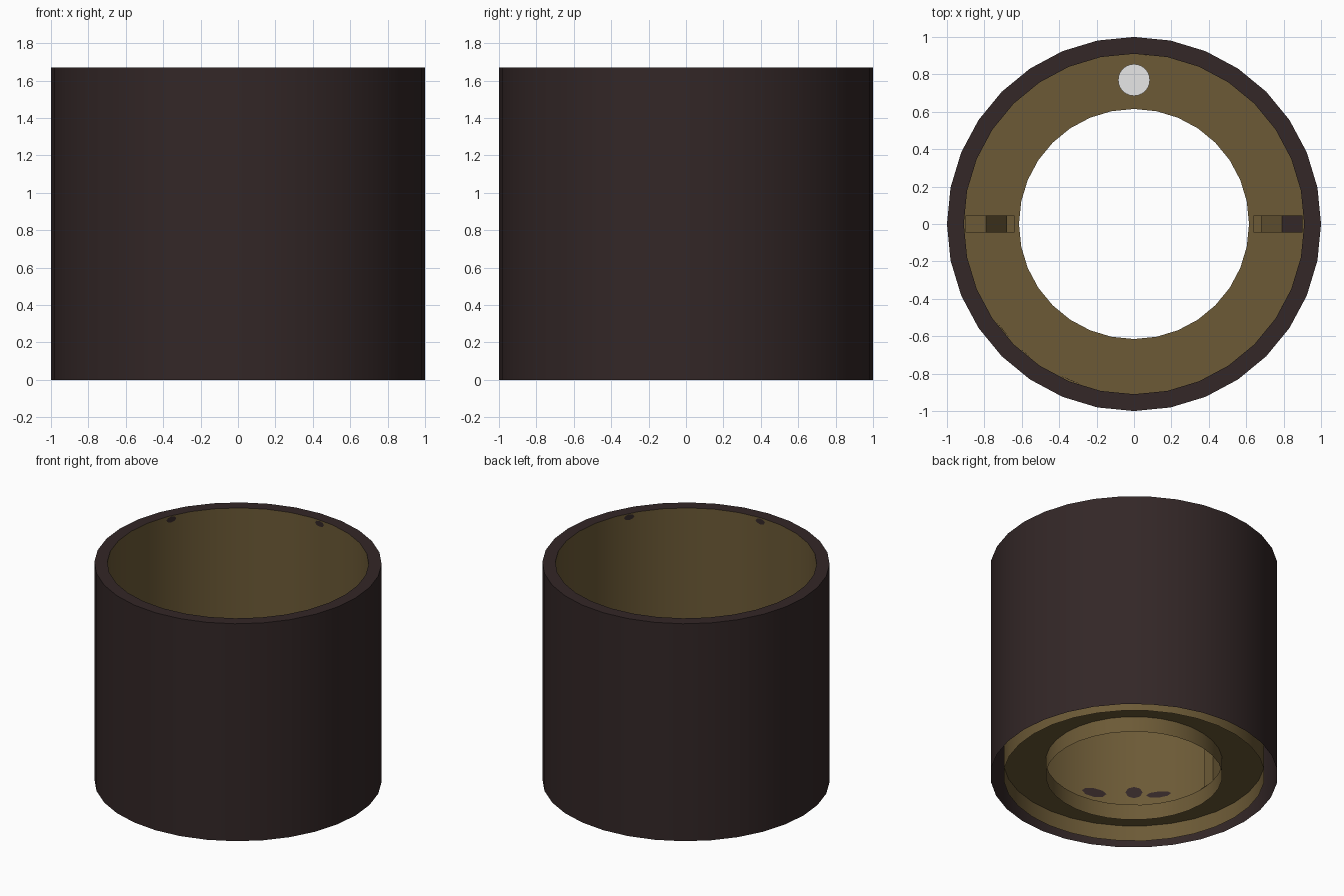
import bpy, bmesh, math

if "Cube" in bpy.data.objects:
    bpy.data.objects.remove(bpy.data.objects["Cube"])

SIDES = 32
HEIGHT = 1.67
R_OUT, R_IN, R_HOLE = 1.0, 0.91, 0.615
FLOOR = 0.12


def material(name, rgb):
    m = bpy.data.materials.new(name)
    m.diffuse_color = (*rgb, 1)
    m.use_nodes = True
    m.node_tree.nodes["Principled BSDF"].inputs["Base Color"].default_value = m.diffuse_color
    return m


BROWN = material("dark brown", (0.033, 0.020, 0.020))
BRASS = material("dull brass", (0.150, 0.102, 0.037))
GREY = material("light grey", (0.8, 0.8, 0.8))


def finish(name, bm, mats, smooth=True):
    mesh = bpy.data.meshes.new(name)
    bm.to_mesh(mesh)
    bm.free()
    ob = bpy.data.objects.new(name, mesh)
    bpy.context.collection.objects.link(ob)
    for m in mats:
        mesh.materials.append(m)
    if smooth:
        bpy.ops.object.select_all(action='DESELECT')
        ob.select_set(True)
        bpy.context.view_layer.objects.active = ob
        bpy.ops.object.shade_smooth_by_angle(angle=math.radians(30))
    return ob


def lathe(name, profile, mats, slots=None, sides=SIDES, centre=(0, 0)):
    """Spin an (r, z) profile; slots gives one material index per segment."""
    bm = bmesh.new()
    rings = []
    for r, z in profile:
        rings.append([bm.verts.new((centre[0] + r * math.cos(2 * math.pi * i / sides),
                                    centre[1] + r * math.sin(2 * math.pi * i / sides), z))
                      for i in range(sides)])
    for s, (a, b) in enumerate(zip(rings, rings[1:])):
        for i in range(sides):
            j = (i + 1) % sides
            f = bm.faces.new((a[i], a[j], b[j], b[i]))
            f.material_index = slots[s] if slots else 0
    return bm, rings


# Outer drum: dark outside and top rim, brass lining, open underneath
bm, _ = lathe("drum", [(R_OUT, 0), (R_OUT, HEIGHT), (R_IN, HEIGHT), (R_IN, 0)],
              None, [0, 0, 1])
finish("drum", bm, [BROWN, BRASS])

# Ring floor with a short collar hanging below its hole
bm, _ = lathe("floor", [(R_IN, FLOOR), (R_HOLE, FLOOR), (R_HOLE, 0)], None)
finish("ring_floor", bm, [BRASS])

# Grey peg standing on the floor
bm, rings = lathe("peg", [(0.085, FLOOR), (0.085, 0.3)], None, sides=24, centre=(0, 0.77))
bm.faces.new(rings[-1])
finish("peg", bm, [GREY])

# Side brackets: low foot, upright body, sloped shoulder, flat top at the wall
BRACKET = [(0.90, FLOOR), (0.64, FLOOR), (0.64, 0.15), (0.68, 0.15),
           (0.68, 0.55), (0.79, 0.72), (0.90, 0.72)]
for side, name in ((-1, "left_bracket"), (1, "right_bracket")):
    bm = bmesh.new()
    front = bm.faces.new([bm.verts.new((side * x, -0.045, z)) for x, z in BRACKET])
    ext = bmesh.ops.extrude_face_region(bm, geom=[front])
    bmesh.ops.translate(bm, vec=(0, 0.09, 0),
                        verts=[v for v in ext["geom"] if isinstance(v, bmesh.types.BMVert)])
    bmesh.ops.recalc_face_normals(bm, faces=bm.faces)
    # the right bracket has a dark top
    for f in bm.faces:
        if side > 0 and f.normal.z > 0.95 and f.calc_center_median().z > 0.7:
            f.material_index = 1
    finish(name, bm, [BRASS, BROWN], smooth=False)

# Small dark marks on the lining: (angle, height, half width, half height)
MARKS = [(248, 0.36, 0.09, 0.035), (230, 0.385, 0.06, 0.045), (219, 0.36, 0.09, 0.025),
         (156, 1.645, 0.04, 0.022), (86, 1.645, 0.04, 0.022),
         (331, 1.645, 0.04, 0.022), (270, 1.645, 0.04, 0.022)]
bm = bmesh.new()
for ang, z, w, h in MARKS:
    pts = []
    for k in range(8):
        t = -2 * math.pi * k / 8
        a = math.radians(ang) + w * math.cos(t) / R_IN
        pts.append(bm.verts.new((0.902 * math.cos(a), 0.902 * math.sin(a),
                                 z + h * math.sin(t))))
    bm.faces.new(pts)
finish("lining_marks", bm, [BROWN], smooth=False)
